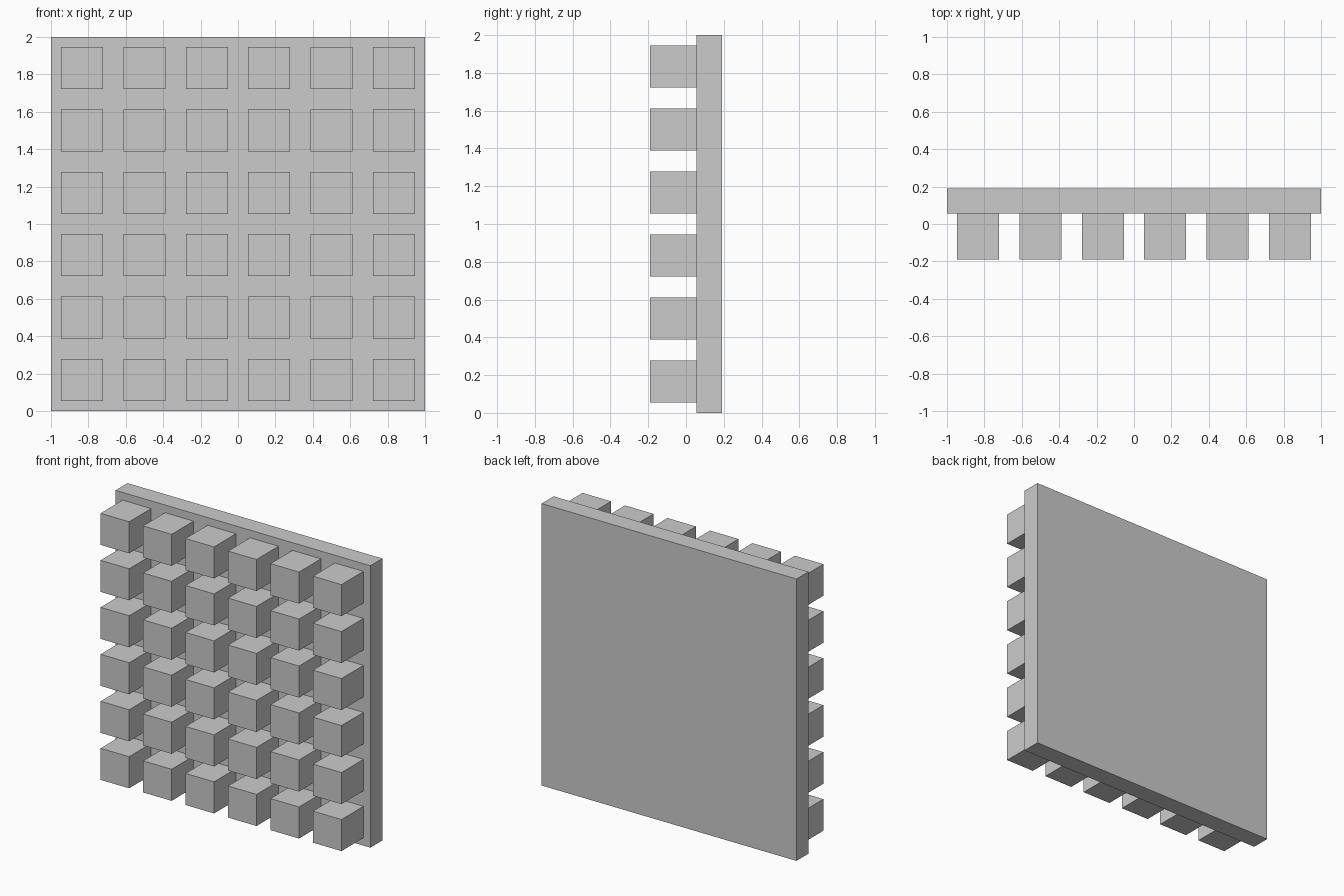
import bpy

if "Cube" in bpy.data.objects:
    bpy.data.objects.remove(bpy.data.objects["Cube"])

COUNT = 6
PITCH = 2 / COUNT
BLOCK = 0.224
FRONT, JOINT, BACK = -0.19, 0.056, 0.19


def box(name, low, high):
    center = [(a + b) / 2 for a, b in zip(low, high)]
    bpy.ops.mesh.primitive_cube_add(size=1, location=center)
    obj = bpy.context.object
    obj.name = name
    obj.scale = [b - a for a, b in zip(low, high)]
    bpy.ops.object.transform_apply(location=False, rotation=False, scale=True)
    return obj


# Flat backing panel
box("back_panel", (-1, JOINT, 0), (1, BACK, 2))

# Lower left block, repeated into a 6 x 6 grid
edge = (PITCH - BLOCK) / 2
blocks = box("block_grid", (-1 + edge, FRONT, edge),
             (-1 + edge + BLOCK, JOINT, edge + BLOCK))
for label, step in (("columns", (PITCH, 0, 0)), ("rows", (0, 0, PITCH))):
    array = blocks.modifiers.new(label, 'ARRAY')
    array.count = COUNT
    array.use_relative_offset = False
    array.use_constant_offset = True
    array.constant_offset_displace = step
